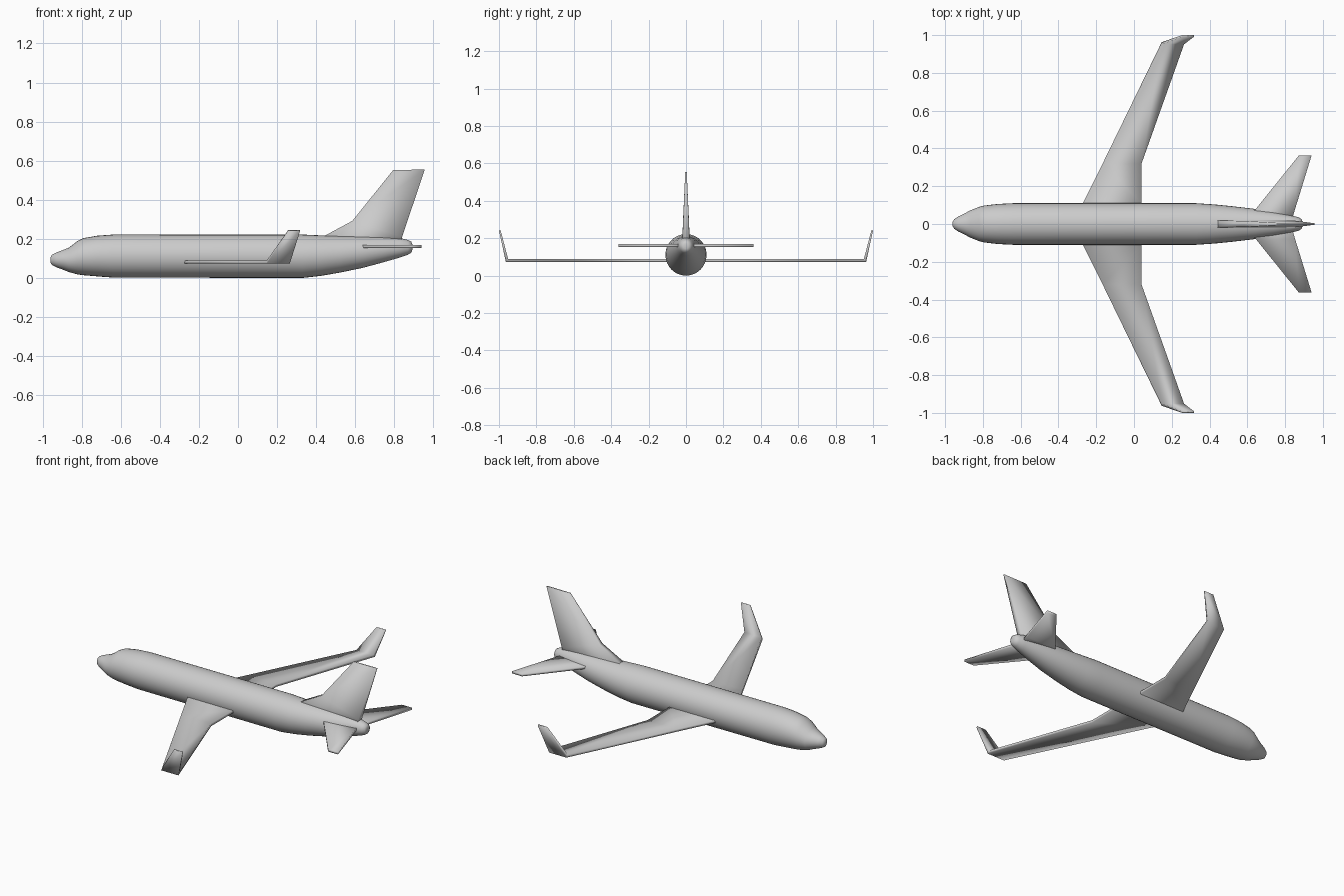
import bpy, bmesh, math

if "Cube" in bpy.data.objects:
    bpy.data.objects.remove(bpy.data.objects["Cube"])


def finish(name, bm, angle=None):
    bmesh.ops.recalc_face_normals(bm, faces=bm.faces[:])
    mesh = bpy.data.meshes.new(name)
    bm.to_mesh(mesh)
    bm.free()
    obj = bpy.data.objects.new(name, mesh)
    bpy.context.collection.objects.link(obj)
    for o in bpy.context.selected_objects:
        o.select_set(False)
    obj.select_set(True)
    bpy.context.view_layer.objects.active = obj
    if angle is None:
        bpy.ops.object.shade_smooth()
    else:
        bpy.ops.object.shade_smooth_by_angle(angle=math.radians(angle))
    return obj


def loft(name, rings, angle=None):
    """Skin a row of closed rings and cap both ends."""
    bm = bmesh.new()
    rows = [[bm.verts.new(p) for p in ring] for ring in rings]
    n = len(rows[0])
    for a, b in zip(rows, rows[1:]):
        for i in range(n):
            j = (i + 1) % n
            bm.faces.new((a[i], a[j], b[j], b[i]))
    bm.faces.new(rows[0])
    bm.faces.new(rows[-1])
    return finish(name, bm, angle)


def mirror_y(obj):
    mod = obj.modifiers.new("mirror", 'MIRROR')
    mod.use_axis = (False, True, False)
    mod.use_clip = False
    mod.use_mirror_merge = False


# Fuselage: stations of x, bottom z, top z, half width
stations = [
    (-0.96, 0.08, 0.105, 0.012), (-0.952, 0.066, 0.119, 0.025),
    (-0.93, 0.055, 0.130, 0.040), (-0.895, 0.042, 0.143, 0.057),
    (-0.865, 0.030, 0.155, 0.073), (-0.82, 0.018, 0.190, 0.091),
    (-0.79, 0.014, 0.204, 0.098), (-0.72, 0.008, 0.216, 0.106),
    (-0.64, 0.002, 0.222, 0.110), (0.33, 0.000, 0.222, 0.110),
    (0.42, 0.010, 0.218, 0.104), (0.52, 0.027, 0.215, 0.094),
    (0.64, 0.052, 0.212, 0.080), (0.74, 0.079, 0.209, 0.064),
    (0.83, 0.105, 0.204, 0.046), (0.87, 0.119, 0.194, 0.036),
    (0.887, 0.130, 0.185, 0.026), (0.892, 0.143, 0.172, 0.014)]
rings = []
for x, lo, hi, w in stations:
    ring = []
    for k in range(32):
        t = math.tau * k / 32
        ring.append((x, w * math.cos(t),
                     (lo + hi) / 2 + (hi - lo) / 2 * math.sin(t)))
    rings.append(ring)
loft("fuselage", rings)


def plate(name, sections):
    """Thin lifting surface; each section is y, front x, rear x, low z, high z, tilt."""
    rings = []
    for y, xf, xr, lo, hi, tilt in sections:
        rings.append([(xf, y + tilt, lo), (xr, y + tilt, lo),
                      (xr, y - tilt, hi), (xf, y - tilt, hi)])
    mirror_y(loft(name, rings))


# Wings with trailing-edge kink and upturned winglets
plate("wing", [
    (0.02, -0.315, 0.04, 0.073, 0.089, 0),
    (0.11, -0.27, 0.04, 0.073, 0.089, 0),
    (0.32, -0.166, 0.04, 0.073, 0.089, 0),
    (0.957, 0.147, 0.265, 0.073, 0.089, 0.006),
    (0.996, 0.257, 0.318, 0.241, 0.245, 0.004)])

# Tailplanes
plate("tailplane", [
    (0.0, 0.58, 0.83, 0.152, 0.168, 0),
    (0.08, 0.645, 0.853, 0.152, 0.168, 0),
    (0.362, 0.872, 0.94, 0.154, 0.168, 0)])

# Tail fin with dorsal fillet, tapering in thickness upwards
outline = [(0.44, 0.214, 0.019), (0.585, 0.292, 0.016), (0.795, 0.553, 0.004),
           (0.955, 0.554, 0.004), (0.84, 0.21, 0.019), (0.83, 0.17, 0.019),
           (0.46, 0.17, 0.019)]
bm = bmesh.new()
sides = [[bm.verts.new((x, s * w, z)) for x, z, w in outline] for s in (-1, 1)]
quads = [(0, 1, 4), (1, 2, 3, 4), (0, 4, 5, 6)]
for side in sides:
    for q in quads:
        bm.faces.new([side[i] for i in q])
for i in range(len(outline)):
    j = (i + 1) % len(outline)
    bm.faces.new((sides[0][i], sides[0][j], sides[1][j], sides[1][i]))
finish("tail_fin", bm)
